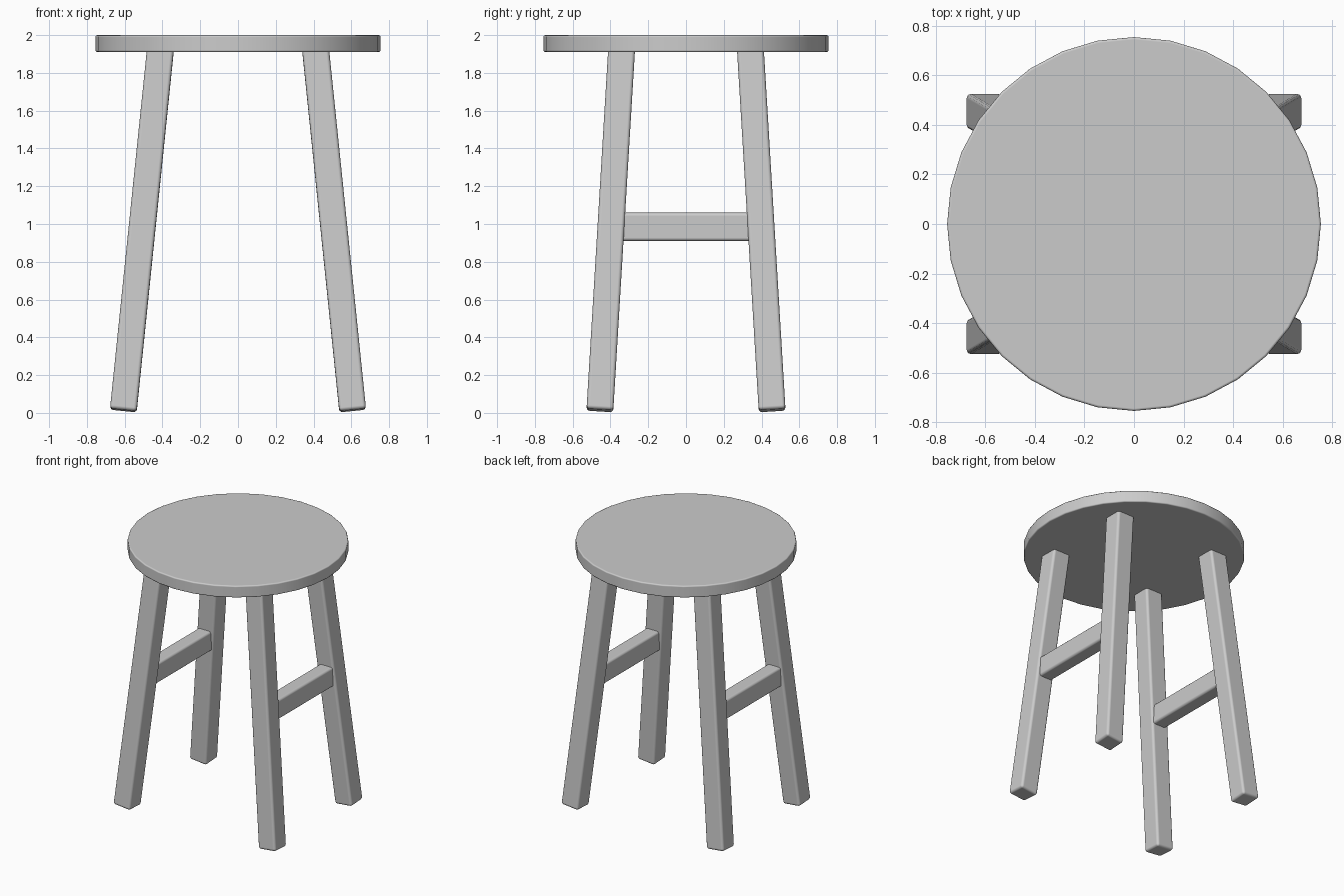
import bpy, bmesh, math
from mathutils import Vector, Matrix

if "Cube" in bpy.data.objects:
    bpy.data.objects.remove(bpy.data.objects["Cube"])


def finish(bm, name, bevel, segments):
    me = bpy.data.meshes.new(name)
    bm.to_mesh(me)
    bm.free()
    ob = bpy.data.objects.new(name, me)
    bpy.context.collection.objects.link(ob)
    for p in me.polygons:
        p.use_smooth = True
    mod = ob.modifiers.new("rounded_edges", 'BEVEL')
    mod.width = bevel
    mod.segments = segments
    mod.limit_method = 'ANGLE'
    mod.angle_limit = math.radians(40)
    mod.harden_normals = True
    return ob


def box(name, size, matrix, bevel=0.018):
    bm = bmesh.new()
    bmesh.ops.create_cube(bm, size=1, matrix=matrix @ Matrix.Diagonal((*size, 1)))
    return finish(bm, name, bevel, 3)


# Round seat
bm = bmesh.new()
bmesh.ops.create_cone(bm, cap_ends=True, segments=32, radius1=0.755, radius2=0.755,
                      depth=0.09, matrix=Matrix.Translation((0, 0, 1.955)))
finish(bm, "seat", 0.01, 2)

# Splayed square legs
for sx, side in ((-1, "left"), (1, "right")):
    for sy, end in ((-1, "front"), (1, "back")):
        foot = Vector((sx * 0.607, sy * 0.456, 0.013))
        top = Vector((sx * 0.409, sy * 0.340, 1.94))
        z = (top - foot).normalized()
        x = (Vector((1, 0, 0)) - z * z.x).normalized()
        rot = Matrix((x, z.cross(x), z)).transposed().to_4x4()
        box(f"{end}_{side}_leg", (0.142, 0.142, (top - foot).length),
            Matrix.Translation((foot + top) / 2) @ rot)

# Side stretchers between front and back legs
for sx, side in ((-1, "left"), (1, "right")):
    box(f"{side}_stretcher", (0.11, 0.74, 0.15),
        Matrix.Translation((sx * 0.507, 0, 0.985)))
